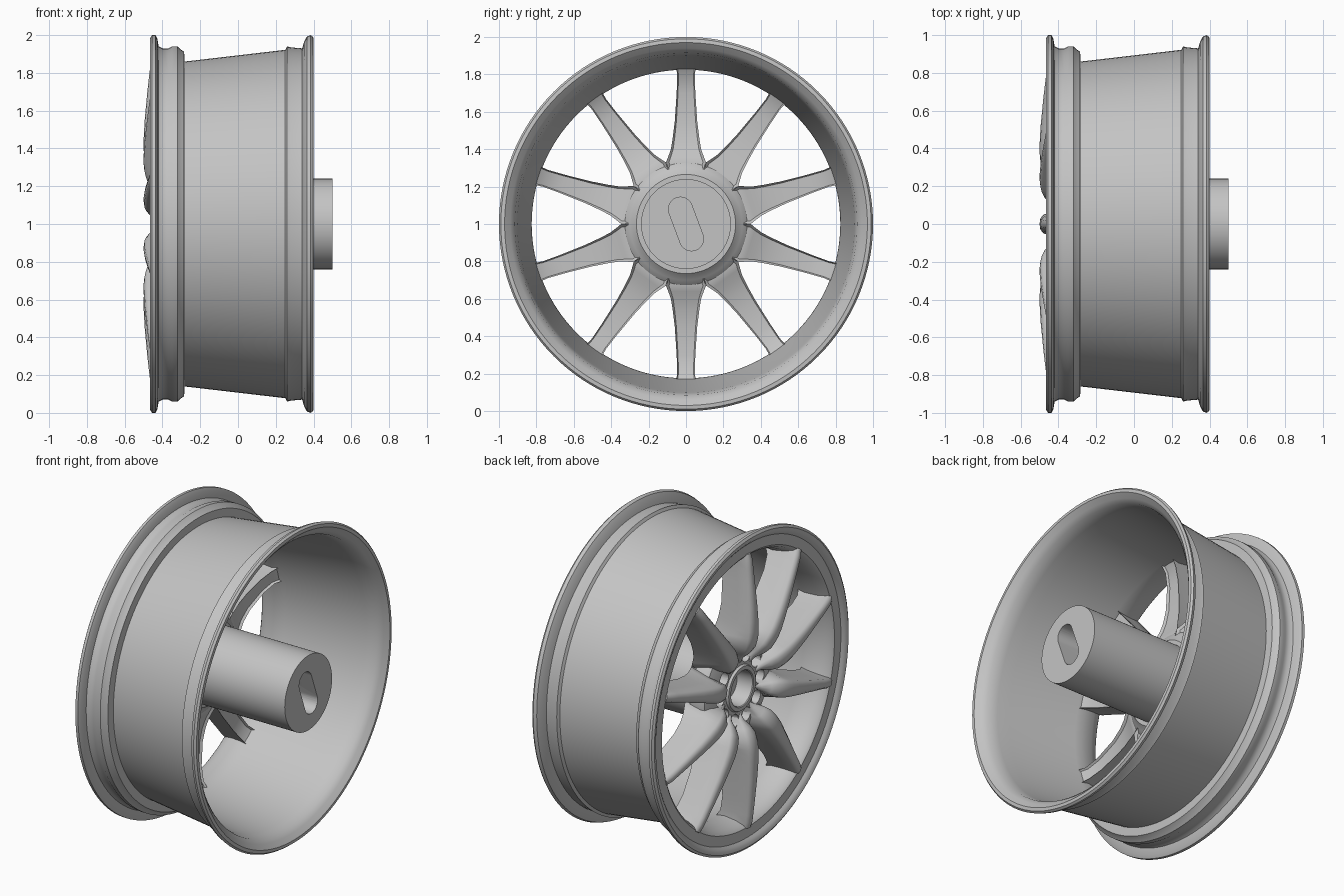
import bpy, bmesh, math
from mathutils import Matrix, Vector

if "Cube" in bpy.data.objects:
    bpy.data.objects.remove(bpy.data.objects["Cube"], do_unlink=True)

SPOKES = 10
CENTRE = Vector((0, 0, 1))

metal = bpy.data.materials.new("satin_grey_metal")
metal.use_nodes = True
metal.diffuse_color = (0.55, 0.55, 0.55, 1)
metal.node_tree.nodes["Principled BSDF"].inputs["Base Color"].default_value = metal.diffuse_color


def finish(name, bm):
    """Turn a bmesh into an object centred on the axle."""
    bmesh.ops.recalc_face_normals(bm, faces=bm.faces)
    mesh = bpy.data.meshes.new(name)
    bm.to_mesh(mesh)
    bm.free()
    mesh.materials.append(metal)
    obj = bpy.data.objects.new(name, mesh)
    obj.location = CENTRE
    bpy.context.collection.objects.link(obj)
    return obj


def smooth(obj, angle=35):
    bpy.ops.object.select_all(action='DESELECT')
    obj.select_set(True)
    bpy.context.view_layer.objects.active = obj
    bpy.ops.object.shade_smooth_by_angle(angle=math.radians(angle))


def revolve(name, profile, closed, steps=128):
    """Spin an (x, radius) profile around the x axis."""
    bm = bmesh.new()
    verts = [bm.verts.new((x, 0, r)) for x, r in profile]
    pairs = list(zip(verts, verts[1:]))
    if closed:
        pairs.append((verts[-1], verts[0]))
    edges = [bm.edges.new(p) for p in pairs]
    bmesh.ops.spin(bm, geom=verts + edges, cent=(0, 0, 0), axis=(1, 0, 0),
                   angle=math.tau, steps=steps, use_merge=True)
    bmesh.ops.remove_doubles(bm, verts=bm.verts, dist=0.0002)
    return finish(name, bm)


def prism(name, outline, x0, x1):
    """Extrude a (y, z) outline along x."""
    bm = bmesh.new()
    face = bm.faces.new([bm.verts.new((x0, y, z)) for y, z in outline])
    moved = bmesh.ops.extrude_face_region(bm, geom=[face])["geom"]
    bmesh.ops.translate(bm, vec=(x1 - x0, 0, 0),
                        verts=[g for g in moved if isinstance(g, bmesh.types.BMVert)])
    return finish(name, bm)


def cut(obj, cutter):
    """Subtract the cutter, bake the result and drop the cutter."""
    cutter.hide_render = True
    mod = obj.modifiers.new("cut", 'BOOLEAN')
    mod.operation, mod.solver, mod.object = 'DIFFERENCE', 'EXACT', cutter
    bpy.context.view_layer.update()
    baked = bpy.data.meshes.new_from_object(obj.evaluated_get(bpy.context.evaluated_depsgraph_get()))
    obj.modifiers.clear()
    obj.data = baked
    bpy.data.objects.remove(cutter, do_unlink=True)


# Rim barrel: outer skin with both lips, then back along the inner wall
rim = revolve("rim_barrel", [
    (-.455, .955), (-.462, .97), (-.465, .985), (-.455, 1), (-.437, 1), (-.427, .98),
    (-.42, .94), (-.40, .93), (-.37, .93), (-.35, .94), (-.32, .94), (-.305, .925),
    (-.285, .912), (-.283, .86), (.25, .922), (.26, .94), (.28, .935), (.34, .93),
    (.35, .965), (.365, .993), (.385, 1), (.398, .99), (.4, .97), (.375, .94),
    (.35, .915), (.28, .902), (.2, .893), (-.25, .832), (-.3, .825), (-.38, .84),
    (-.43, .86), (-.442, .875), (-.442, .94)], closed=True)
smooth(rim)

# Hub: axle shaft, flared shoulder, front face and raised centre ring
hub = revolve("hub_and_shaft", [
    (.5, 0), (.5, .24), (-.2, .24), (-.2, .265), (-.212, .277), (-.232, .3),
    (-.248, .325), (-.265, .337), (-.34, .337), (-.36, .325), (-.385, .25),
    (-.385, .145), (-.4, .138), (-.4, .115), (-.395, .11), (-.29, .105), (-.29, 0)],
    closed=False, steps=96)

# Tilted rounded slot in the shaft end
slot = []
tilt = math.atan2(.08, -.03)
for end in (0, math.pi):
    cy, cz = .085 * math.cos(tilt + end), .085 * math.sin(tilt + end)
    for i in range(17):
        a = tilt + end - math.pi / 2 + math.pi * i / 16
        slot.append((cy + .064 * math.cos(a), cz + .064 * math.sin(a)))
cut(hub, prism("slot_cutter", slot, .1, .6))

# Round pockets in the hub face between the spokes
for k in range(SPOKES):
    a = math.tau * k / SPOKES
    circle = [(.2 * math.cos(a) + .043 * math.cos(math.tau * i / 24),
               .2 * math.sin(a) + .043 * math.sin(math.tau * i / 24)) for i in range(24)]
    cut(hub, prism("pocket_cutter", circle, -.5, -.32))
smooth(hub)

# Spokes: radius, front x, back x, half width of crest, half width of back
STATIONS = [
    (.15, -.38, -.30, .012, .015), (.20, -.405, -.26, .022, .022),
    (.24, -.45, -.25, .04, .06), (.28, -.478, -.25, .05, .088),
    (.33, -.492, -.25, .052, .107), (.36, -.497, -.262, .051, .095),
    (.40, -.5, -.278, .049, .081), (.46, -.499, -.295, .045, .071),
    (.55, -.494, -.308, .04, .06), (.70, -.48, -.308, .033, .05),
    (.79, -.47, -.292, .03, .047), (.84, -.464, -.262, .03, .052),
    (.88, -.452, -.40, .028, .04)]


def section(r, front, back, crest, base):
    half = [(front + .004, crest * .6), (front + .02, crest),
            ((front + back) / 2, (crest + base) * .46),
            (back + .015, base), (back, base * .85)]
    ring = [(front, 0)] + half + [(x, -y) for x, y in reversed(half)]
    return [Vector((x, y, r)) for x, y in ring]


for k in range(SPOKES):
    bm = bmesh.new()
    rings = [[bm.verts.new(p) for p in section(*s)] for s in STATIONS]
    for low, high in zip(rings, rings[1:]):
        for i in range(len(low)):
            j = (i + 1) % len(low)
            bm.faces.new((low[i], low[j], high[j], high[i]))
    bm.faces.new(rings[0])
    bm.faces.new(rings[-1])
    bmesh.ops.rotate(bm, verts=bm.verts, cent=(0, 0, 0),
                     matrix=Matrix.Rotation(math.tau * k / SPOKES, 3, 'X'))
    smooth(finish(f"spoke_{k + 1}", bm), 45)
